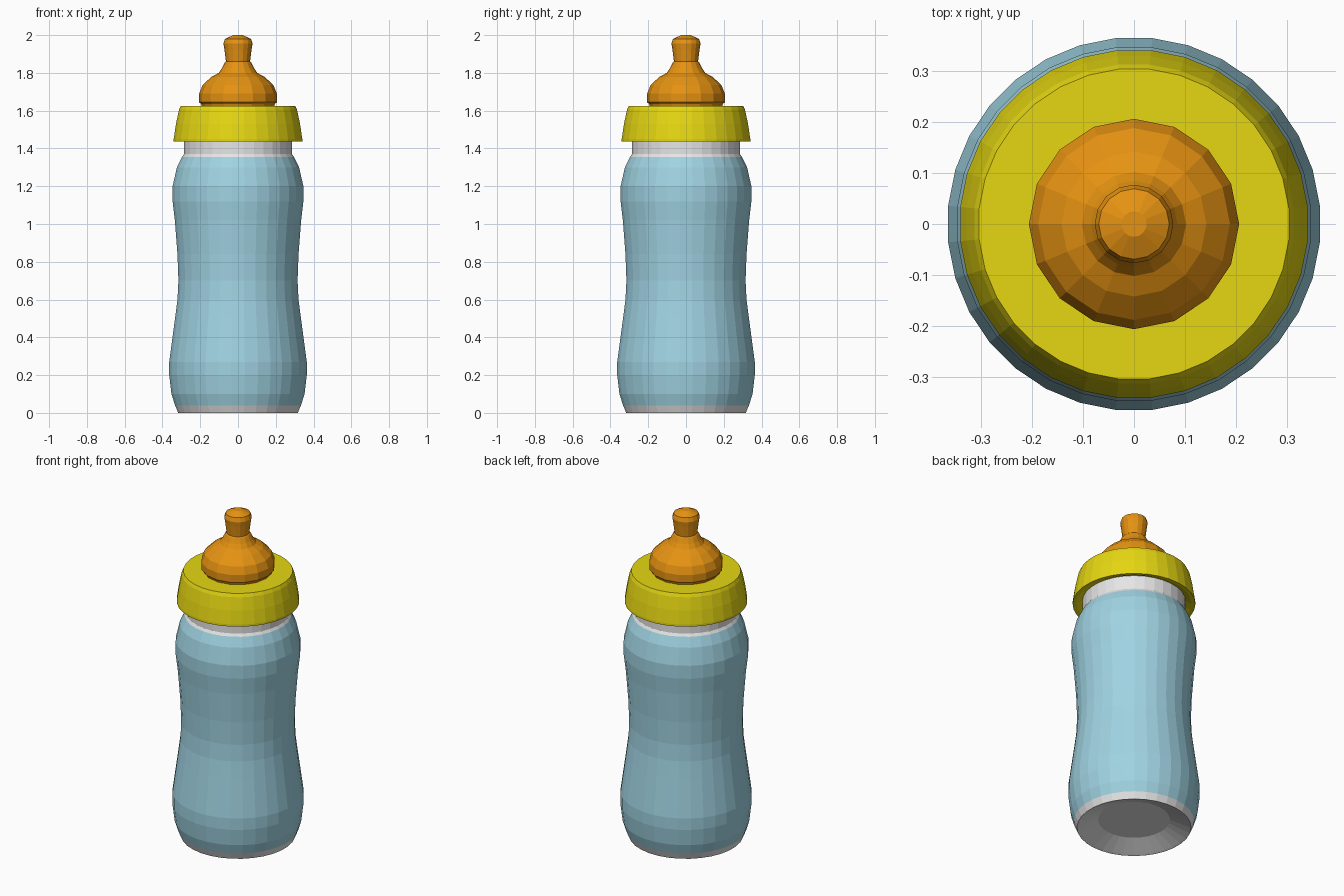
import bpy
import bmesh
from math import cos, sin, pi

cube = bpy.data.objects.get("Cube")
if cube:
    bpy.data.objects.remove(cube, do_unlink=True)


def make_material(name, rgb):
    mat = bpy.data.materials.new(name)
    mat.use_nodes = True
    color = (*rgb, 1.0)
    mat.diffuse_color = color
    shader = next(n for n in mat.node_tree.nodes if n.type == 'BSDF_PRINCIPLED')
    shader.inputs["Base Color"].default_value = color
    return mat


blue = make_material("pale blue", (0.35, 0.65, 0.76))
white = make_material("off white", (0.79, 0.79, 0.80))
yellow = make_material("yellow", (0.79, 0.68, 0.006))
orange = make_material("orange", (0.79, 0.29, 0.006))


def lathe(name, profile, sides, materials, turn=0.0, pick=None):
    """Revolve (radius, height) points around z, capping both ends."""
    bm = bmesh.new()
    rings = []
    for radius, height in profile:
        if radius == 0:
            rings.append([bm.verts.new((0, 0, height))] * sides)
        else:
            angles = [2 * pi * (i + turn) / sides for i in range(sides)]
            rings.append([bm.verts.new((radius * cos(a), radius * sin(a), height))
                          for a in angles])
    for low, high in zip(rings, rings[1:]):
        for i in range(sides):
            j = (i + 1) % sides
            corners = dict.fromkeys((low[i], low[j], high[j], high[i]))
            bm.faces.new(list(corners))
    bmesh.ops.recalc_face_normals(bm, faces=bm.faces)
    if pick:
        for face in bm.faces:
            face.material_index = pick(face.calc_center_median().z)
    mesh = bpy.data.meshes.new(name)
    bm.to_mesh(mesh)
    bm.free()
    for mat in materials:
        mesh.materials.append(mat)
    obj = bpy.data.objects.new(name, mesh)
    bpy.context.collection.objects.link(obj)
    return obj


# Bottle: recessed base, waisted body, shoulder and neck
bottle_profile = [
    (0, 0.05), (0.2, 0.05), (0.305, 0.005), (0.318, 0), (0.335, 0.04),
    (0.354, 0.1), (0.366, 0.2), (0.366, 0.27), (0.335, 0.5), (0.322, 0.6),
    (0.317, 0.7), (0.322, 0.84), (0.336, 1.02), (0.348, 1.12), (0.348, 1.2),
    (0.325, 1.3), (0.298, 1.355), (0.288, 1.37), (0.288, 1.46), (0, 1.46),
]
# Blue body between a white base rim and a white neck
lathe("bottle", bottle_profile, 32, [blue, white], 0.5,
      lambda z: 0 if 0.055 < z < 1.355 else 1)

# Screw collar with sloping sides and a flat top
collar_profile = [
    (0.285, 1.455), (0.32, 1.44), (0.342, 1.437), (0.342, 1.45), (0.33, 1.53),
    (0.314, 1.605), (0.305, 1.625), (0, 1.625),
]
lathe("screw_collar", collar_profile, 32, [yellow], 0.5)

# Teat: wide dome, narrow stem and rounded tip
teat_profile = [
    (0.19, 1.62), (0.195, 1.635), (0.206, 1.645), (0.206, 1.69), (0.188, 1.735),
    (0.142, 1.778), (0.102, 1.8), (0.085, 1.825), (0.07, 1.855), (0.064, 1.86),
    (0.072, 1.925), (0.077, 1.955), (0.069, 1.98), (0.025, 2.0), (0, 2.0),
]
lathe("teat", teat_profile, 16, [orange])
